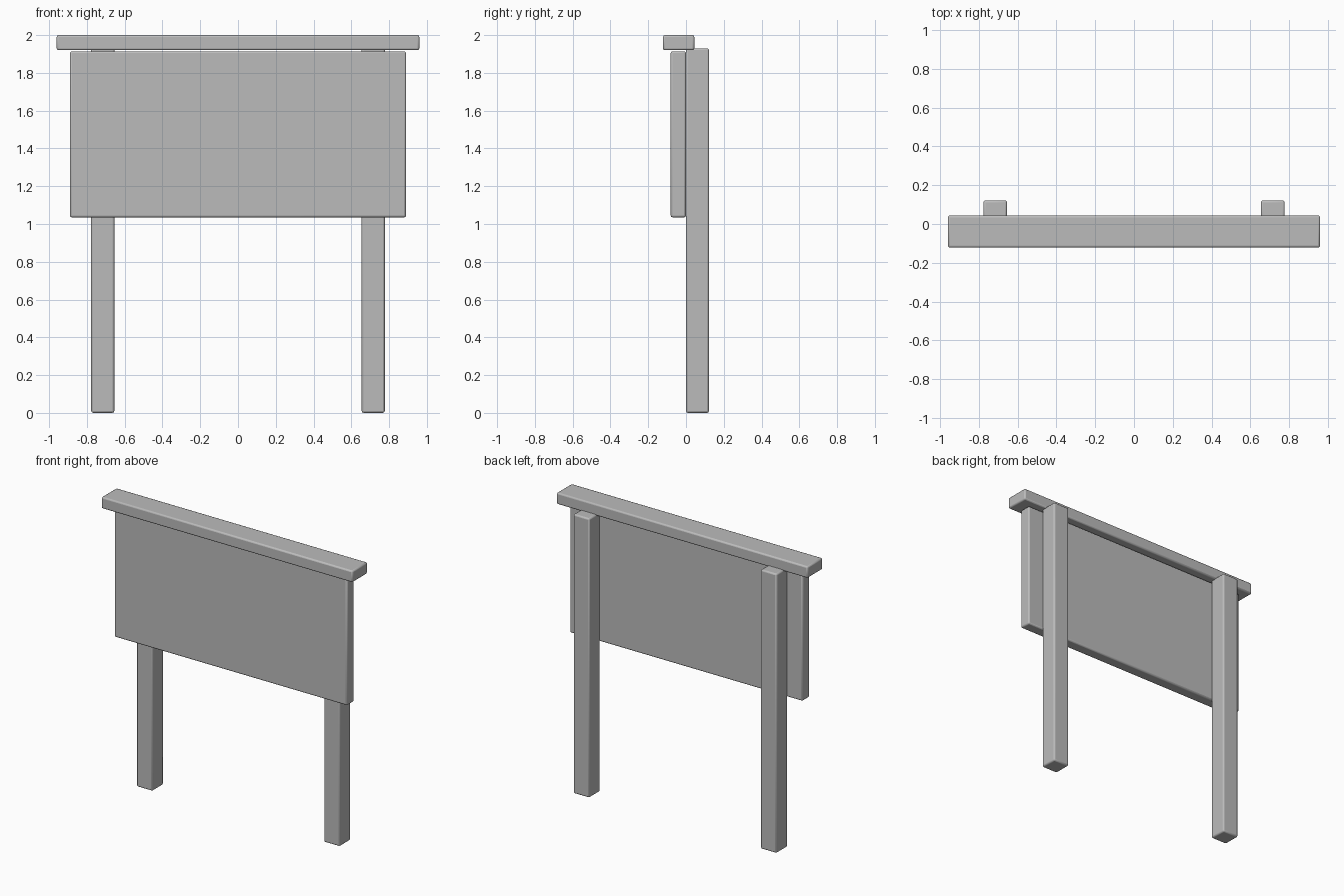
import bpy

default = bpy.data.objects.get("Cube")
if default:
    bpy.data.objects.remove(default, do_unlink=True)

# Single plain grey
grey = bpy.data.materials.new("plain_grey")
grey.use_nodes = True
colour = (0.5, 0.5, 0.5, 1)
grey.diffuse_color = colour
grey.node_tree.nodes["Principled BSDF"].inputs["Base Color"].default_value = colour


def board(name, x, y, z):
    """Softly bevelled box filling the given (min, max) ranges."""
    spans = (x, y, z)
    bpy.ops.mesh.primitive_cube_add(size=1, location=[(a + b) / 2 for a, b in spans])
    obj = bpy.context.object
    obj.name = name
    obj.scale = [b - a for a, b in spans]
    bpy.ops.object.transform_apply(location=False, rotation=False, scale=True)
    obj.data.materials.append(grey)
    bevel = obj.modifiers.new("soft_edges", "BEVEL")
    bevel.width = 0.01
    bevel.segments = 2
    bpy.ops.object.shade_smooth_by_angle()
    return obj


# Sign panel and the cap overhanging it
board("sign_panel", (-0.89, 0.89), (-0.081, 0), (1.035, 1.914))
board("top_cap", (-0.96, 0.96), (-0.122, 0.044), (1.92, 2))

# Two square posts behind the panel
for side, name in ((1, "left_post"), (-1, "right_post")):
    inner, outer = side * 0.655, side * 0.777
    board(name, (min(inner, outer), max(inner, outer)), (0, 0.122), (0, 1.93))
